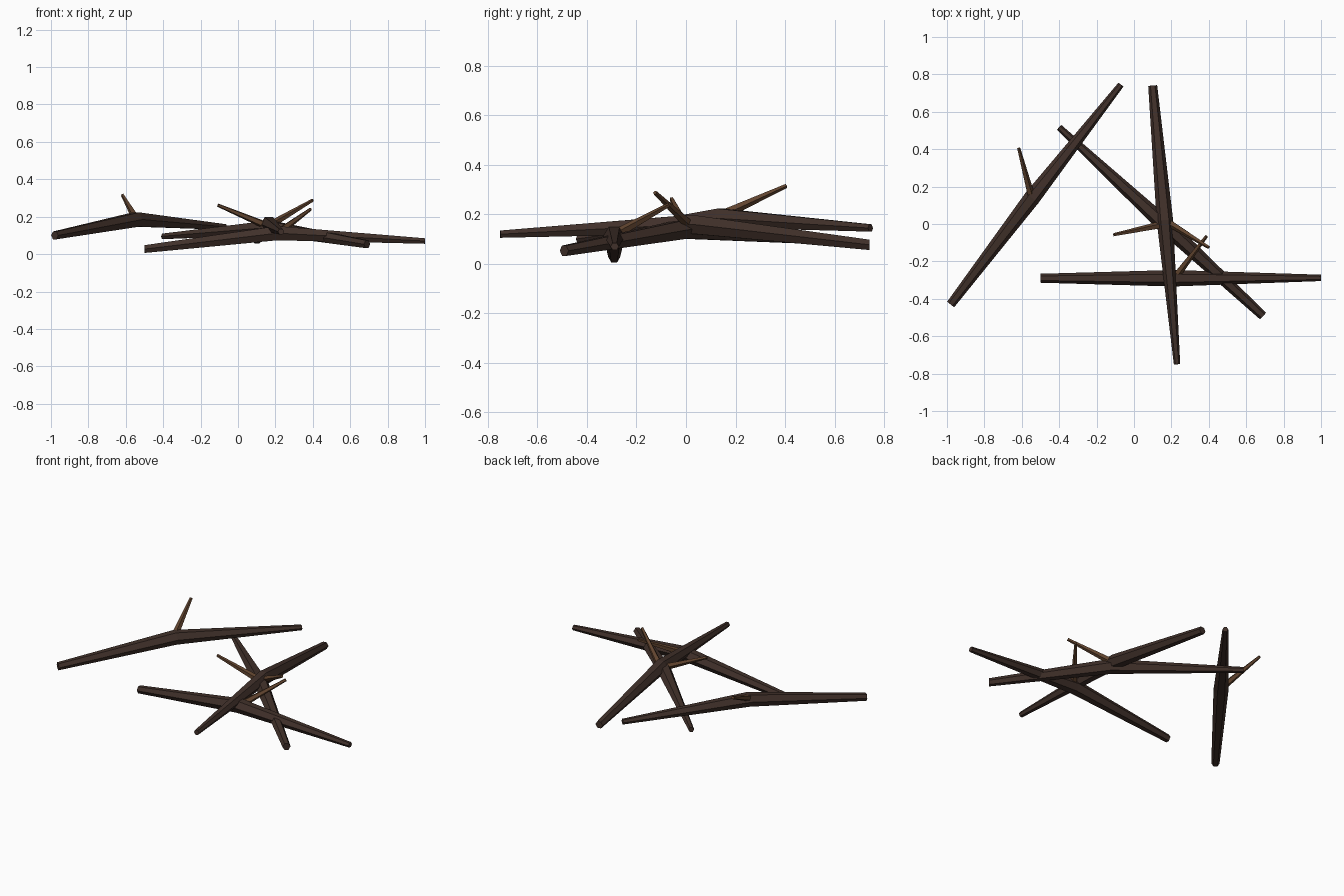
import bpy, bmesh, math
from mathutils import Vector

if "Cube" in bpy.data.objects:
    bpy.data.objects.remove(bpy.data.objects["Cube"])

def material(name, col):
    m = bpy.data.materials.new(name)
    m.diffuse_color = (*col, 1)
    m.use_nodes = True
    m.node_tree.nodes["Principled BSDF"].inputs["Base Color"].default_value = m.diffuse_color
    return m

bark = material("dark bark", (0.052, 0.030, 0.023))
twig_wood = material("twig brown", (0.120, 0.058, 0.028))

def limb(name, points, radii, mat, sides=6, turn=0.0):
    """Flat-faced tapered tube through the points, closed at both ends."""
    pts = [Vector(p) for p in points]
    axis = (pts[-1] - pts[0]).normalized()
    side = axis.cross(Vector((0, 0, 1))).normalized()
    up = side.cross(axis)
    bm = bmesh.new()
    rings = []
    for p, r in zip(pts, radii):
        ring = []
        for i in range(sides):
            a = math.tau * i / sides + turn
            ring.append(bm.verts.new(p + r * (math.cos(a) * side + math.sin(a) * up)))
        rings.append(ring)
    for a, b in zip(rings, rings[1:]):
        for i in range(sides):
            j = (i + 1) % sides
            bm.faces.new((a[i], a[j], b[j], b[i]))
    bm.faces.new(rings[0])
    bm.faces.new(rings[-1])
    bmesh.ops.recalc_face_normals(bm, faces=bm.faces)
    me = bpy.data.meshes.new(name)
    bm.to_mesh(me)
    bm.free()
    me.materials.append(mat)
    ob = bpy.data.objects.new(name, me)
    bpy.context.collection.objects.link(ob)

# Four bent branches: thick end, knee, thin end
BR = (0.024, 0.044, 0.017)
limb("left_branch", [(-0.98, -0.43, 0.10), (-0.545, 0.14, 0.185), (-0.07, 0.745, 0.145)], BR, bark)
limb("long_branch", [(0.10, 0.74, 0.077), (0.165, 0.02, 0.16), (0.23, -0.75, 0.12)], BR, bark)
limb("front_branch", [(-0.50, -0.29, 0.027), (0.21, -0.29, 0.112), (1.0, -0.288, 0.07)], BR, bark)
limb("diagonal_branch", [(0.69, -0.492, 0.053), (0.17, -0.01, 0.14), (-0.40, 0.517, 0.095)], BR, bark)

# Thin twigs rising from the knees
TW = (0.022, 0.009)
limb("left_twig", [(-0.545, 0.13, 0.19), (-0.617, 0.405, 0.315)], TW, twig_wood, 5)
limb("long_twig", [(0.17, 0.0, 0.145), (-0.108, -0.058, 0.262)], TW, twig_wood, 5)
limb("diagonal_twig", [(0.165, 0.02, 0.15), (0.40, -0.125, 0.288)], TW, twig_wood, 5)
limb("front_twig", [(0.215, -0.29, 0.115), (0.387, -0.065, 0.24)], TW, twig_wood, 5)
